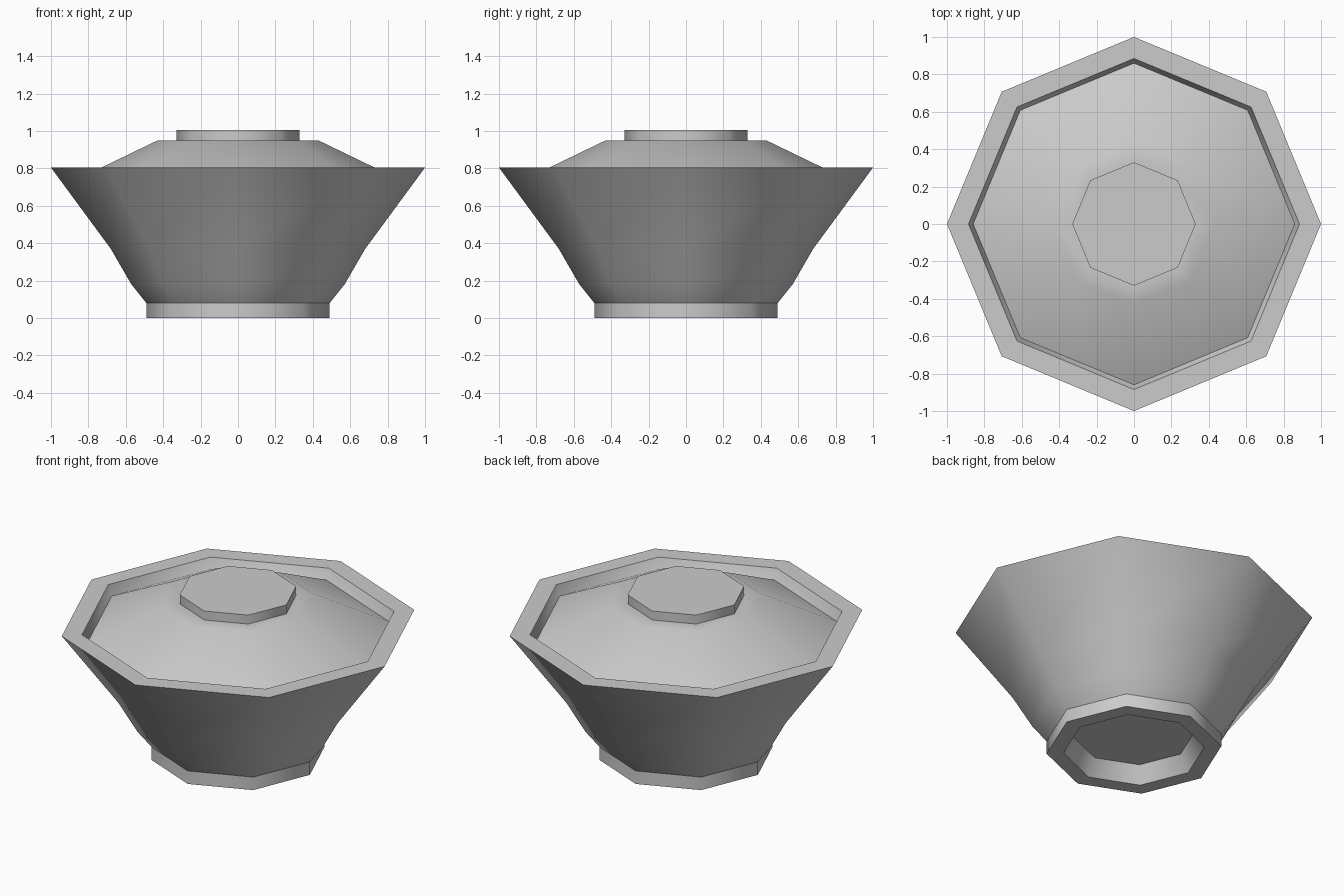
import bpy, bmesh, math

if "Cube" in bpy.data.objects:
    bpy.data.objects.remove(bpy.data.objects["Cube"])

SIDES = 8

grey = bpy.data.materials.new("plain grey")
grey.diffuse_color = (0.6, 0.6, 0.6, 1)
grey.use_nodes = True
grey.node_tree.nodes["Principled BSDF"].inputs["Base Color"].default_value = grey.diffuse_color


def lathe(name, profile, cap_start=False, cap_end=False):
    """Turn an (r, z) profile into an eight-sided solid; upward points face outward."""
    bm = bmesh.new()
    rings = []
    for r, z in profile:
        rings.append([bm.verts.new((r * math.cos(2 * math.pi * k / SIDES),
                                    r * math.sin(2 * math.pi * k / SIDES), z))
                      for k in range(SIDES)])
    for a, b in zip(rings, rings[1:]):
        for k in range(SIDES):
            n = (k + 1) % SIDES
            bm.faces.new((a[k], a[n], b[n], b[k]))
    if cap_start:
        bm.faces.new(rings[0][::-1])
    if cap_end:
        bm.faces.new(rings[-1])
    mesh = bpy.data.meshes.new(name)
    bm.to_mesh(mesh)
    bm.free()
    mesh.materials.append(grey)
    ob = bpy.data.objects.new(name, mesh)
    bpy.context.collection.objects.link(ob)
    bpy.ops.object.select_all(action='DESELECT')
    ob.select_set(True)
    bpy.context.view_layer.objects.active = ob
    bpy.ops.object.shade_smooth_by_angle(angle=math.radians(62))
    return ob


# foot ring with a recess underneath
lathe("foot", [(0.34, 0.10), (0.395, 0), (0.49, 0), (0.49, 0.08)], cap_start=True)

# bowl: outer wall, flat rim, inner wall and floor
lathe("bowl", [(0.49, 0.08), (0.57, 0.18), (0.68, 0.37), (1.0, 0.805),
               (0.885, 0.805), (0.855, 0.73), (0.58, 0.36), (0.40, 0.14)],
      cap_end=True)

# lid sloping down to the inside of the rim
lathe("lid", [(0.86, 0.742), (0.43, 0.95), (0.33, 0.95)], cap_end=True)

# flat knob on the lid
lathe("lid_knob", [(0.33, 0.95), (0.33, 1.005)], cap_end=True)
